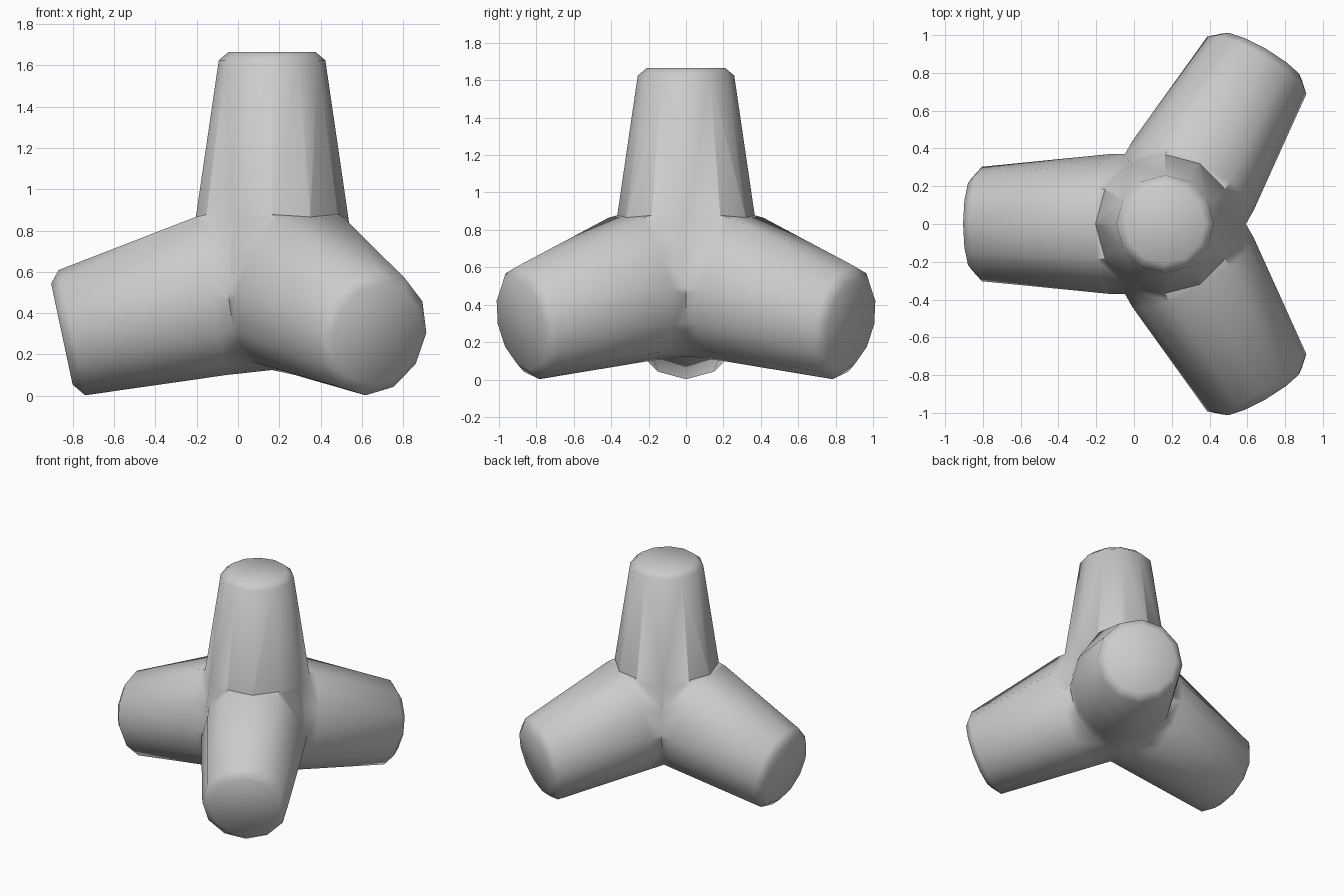
import bpy, bmesh, math

if "Cube" in bpy.data.objects:
    bpy.data.objects.remove(bpy.data.objects["Cube"])

CX = 0.165   # axis of the upright leg
N = 12       # sides per leg


def add_loft(bm, rings):
    """Skin a list of closed rings and cap both ends."""
    vs = [[bm.verts.new(p) for p in ring] for ring in rings]
    for a, b in zip(vs, vs[1:]):
        for i in range(N):
            j = (i + 1) % N
            bm.faces.new((a[i], a[j], b[j], b[i]))
    bm.faces.new(vs[0])
    bm.faces.new(vs[-1])


def make_object(name, bm):
    bmesh.ops.recalc_face_normals(bm, faces=bm.faces)
    mesh = bpy.data.meshes.new(name)
    bm.to_mesh(mesh)
    bm.free()
    ob = bpy.data.objects.new(name, mesh)
    bpy.context.collection.objects.link(ob)
    return ob


def arm_ring(dist, z, half_w, half_h, tilt, flat_top, heading):
    """Ring across an arm, leaning outward at the top by tilt degrees."""
    t, h = math.radians(tilt), math.radians(heading)
    pts = []
    for i in range(N):
        a = 2 * math.pi * i / N
        side, up = half_w * math.cos(a), half_h * math.sin(a)
        if flat_top and i in (2, 4):      # level shoulder under the upright
            up = half_h
        d = dist + up * math.sin(t)
        pts.append((CX + d * math.cos(h) - side * math.sin(h),
                    d * math.sin(h) + side * math.cos(h),
                    z + up * math.cos(t)))
    return pts


# Three splayed lower legs: distance, height, half width, half height, tilt, flat top
profile = [(-0.10, 0.555, 0.368, 0.42, 0, True),
           (0.295, 0.483, 0.370, 0.39, 11, True),
           (0.97, 0.305, 0.303, 0.31, 12, False),
           (1.018, 0.298, 0.25, 0.25, 12, False)]
legs = bmesh.new()
for heading in (180, 60, -60):
    arm = bmesh.new()
    add_loft(arm, [arm_ring(*p, heading) for p in profile])
    bmesh.ops.triangulate(arm, faces=[f for f in arm.faces if len(f.verts) == 4])
    # Mitre each leg to its own 120 degree wedge so the three meet exactly
    for s in (-1, 1):
        a = math.radians(heading + s * 150)
        bmesh.ops.bisect_plane(arm, geom=arm.verts[:] + arm.edges[:] + arm.faces[:],
                               dist=1e-6, plane_co=(CX, 0, 0),
                               plane_no=(math.cos(a), math.sin(a), 0), clear_outer=True)
    tmp = bpy.data.meshes.new("tmp")
    arm.to_mesh(tmp)
    arm.free()
    legs.from_mesh(tmp)
    bpy.data.meshes.remove(tmp)
bmesh.ops.remove_doubles(legs, verts=legs.verts, dist=0.002)
body = make_object("tetrapod_block", legs)

# Upright leg: tapered, with chamfered top
upright = [(0.60, 0.402), (0.86, 0.37), (1.625, 0.258), (1.665, 0.21)]
bm = bmesh.new()
add_loft(bm, [[(CX + r * math.cos(2 * math.pi * i / N), r * math.sin(2 * math.pi * i / N), z)
               for i in range(N)] for z, r in upright])
leg = make_object("upright_leg", bm)
bpy.context.view_layer.objects.active = body
mod = body.modifiers.new("join_upright", 'BOOLEAN')
mod.operation = 'UNION'
mod.solver = 'EXACT'
mod.object = leg
bpy.ops.object.modifier_apply(modifier=mod.name)
bpy.data.objects.remove(leg)

# Smooth sides and rims, crisp seam under the upright
bpy.ops.object.select_all(action='DESELECT')
body.select_set(True)
bpy.context.view_layer.objects.active = body
bpy.ops.object.shade_smooth_by_angle(angle=math.radians(62))
